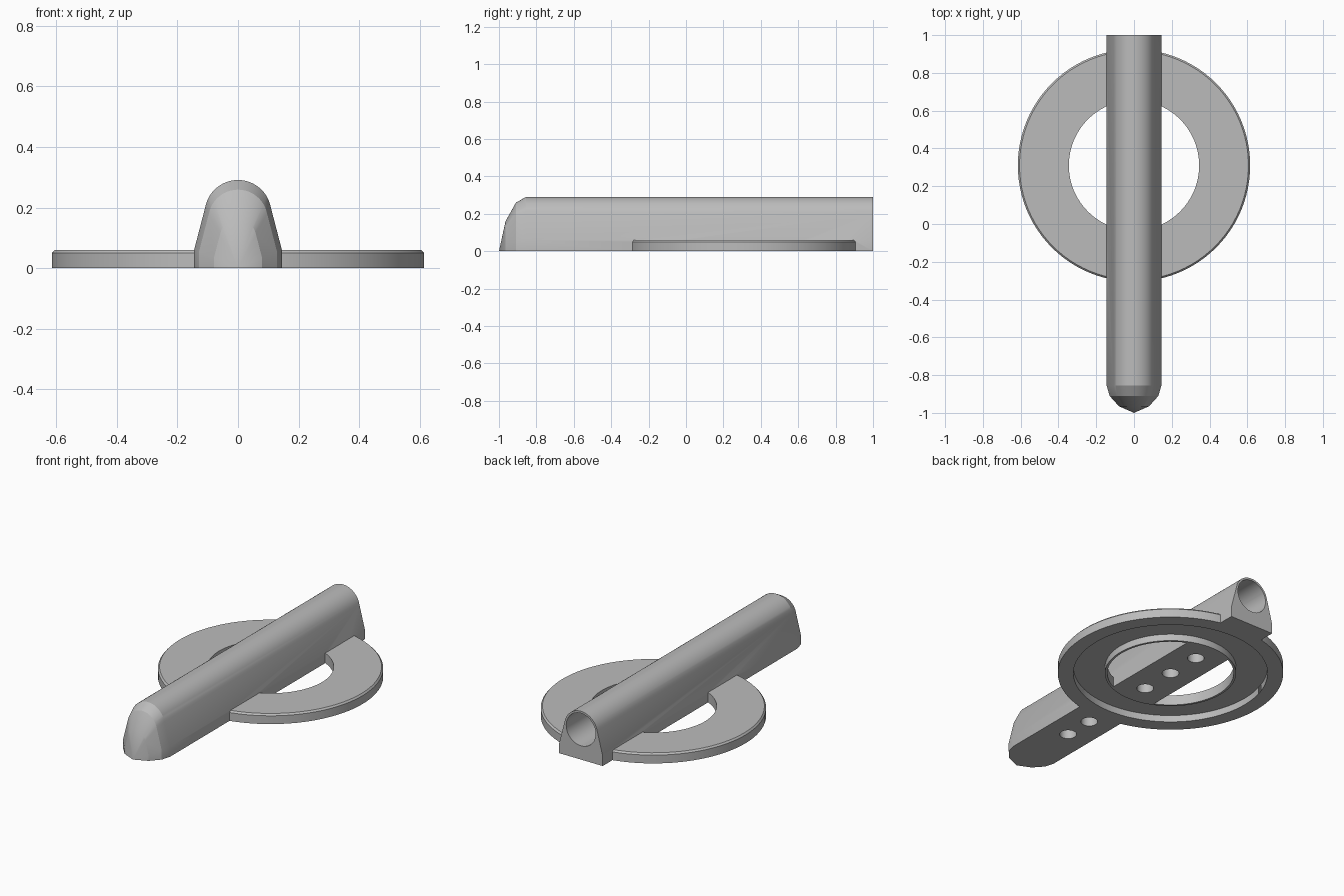
import bpy, bmesh, math
from mathutils import Matrix

if "Cube" in bpy.data.objects:
    bpy.data.objects.remove(bpy.data.objects["Cube"])

grey = bpy.data.materials.new("light_grey")
grey.use_nodes = True
colour = (0.5, 0.5, 0.5, 1)
grey.diffuse_color = colour
grey.node_tree.nodes["Principled BSDF"].inputs["Base Color"].default_value = colour

RING_Y = 0.31    # centre of the ring along the body
BORE_Z = 0.181   # axis of the round bore


def add_object(name, bm):
    bmesh.ops.recalc_face_normals(bm, faces=bm.faces)
    mesh = bpy.data.meshes.new(name)
    bm.to_mesh(mesh)
    bm.free()
    mesh.materials.append(grey)
    obj = bpy.data.objects.new(name, mesh)
    bpy.context.collection.objects.link(obj)
    return obj


def lathe(name, profile, segments=96):
    """Closed (radius, z) profile turned around the ring axis."""
    bm = bmesh.new()
    loops = []
    for i in range(segments):
        a = math.tau * i / segments
        loops.append([bm.verts.new((r * math.cos(a), RING_Y + r * math.sin(a), z))
                      for r, z in profile])
    n = len(profile)
    for i in range(segments):
        a, b = loops[i], loops[(i + 1) % segments]
        for j in range(n):
            k = (j + 1) % n
            bm.faces.new((a[j], a[k], b[k], b[j]))
    return add_object(name, bm)


def cylinder(name, radius, depth, matrix):
    bm = bmesh.new()
    bmesh.ops.create_cone(bm, cap_ends=True, segments=48, radius1=radius,
                          radius2=radius, depth=depth, matrix=matrix)
    return add_object(name, bm)


def combine(target, tool, operation):
    mod = target.modifiers.new(operation, "BOOLEAN")
    mod.operation = operation
    mod.solver = "EXACT"
    mod.object = tool
    bpy.context.view_layer.objects.active = target
    bpy.ops.object.modifier_apply(modifier=mod.name)
    bpy.data.objects.remove(tool)


# Long body: arched section swept along y, shrinking into the pointed nose
section = [(0.145, 0), (0.145, 0.06)]
for i in range(25):
    a = math.radians(11 + 158 * i / 24)
    section.append((0.11 * math.cos(a), BORE_Z + 0.11 * math.sin(a)))
section += [(-0.145, 0.06), (-0.145, 0)]

bm = bmesh.new()
stations = [(1, 1), (-0.855, 1), (-0.91, 0.89), (-0.965, 0.55)]
rings = [[bm.verts.new((x * s, y, z * s)) for x, z in section] for y, s in stations]
n = len(section)
for a, b in zip(rings, rings[1:]):
    for j in range(n):
        k = (j + 1) % n
        bm.faces.new((a[j], a[k], b[k], b[j]))
bm.faces.new(rings[0])
tip = bm.verts.new((0, -1, 0))
for j in range(n - 1):
    bm.faces.new((rings[-1][j], rings[-1][j + 1], tip))
bm.faces.new((rings[-1][-1], rings[-1][0], tip))
body = add_object("body_with_ring", bm)

# Flat ring with a chamfered outer top edge
ring = lathe("ring", [(0.345, 0), (0.615, 0), (0.615, 0.05),
                      (0.606, 0.06), (0.345, 0.06)])
combine(body, ring, "UNION")

# Circular groove in the underside
groove = lathe("groove", [(0.358, -0.05), (0.53, -0.05), (0.53, 0.04), (0.358, 0.04)])
combine(body, groove, "DIFFERENCE")

# Bore opening at the back
bore = cylinder("bore", 0.098, 1.9, Matrix.Translation((0, 0.2, BORE_Z))
                @ Matrix.Rotation(math.pi / 2, 4, "X"))
combine(body, bore, "DIFFERENCE")

# Row of round holes through the floor into the bore
for y in (0.525, RING_Y, 0.095, -0.38, -0.56):
    hole = cylinder("hole", 0.046, 0.24, Matrix.Translation((0, y, 0.02)))
    combine(body, hole, "DIFFERENCE")

bpy.ops.object.select_all(action="DESELECT")
body.select_set(True)
bpy.context.view_layer.objects.active = body
bpy.ops.object.shade_smooth_by_angle(angle=math.radians(20))
